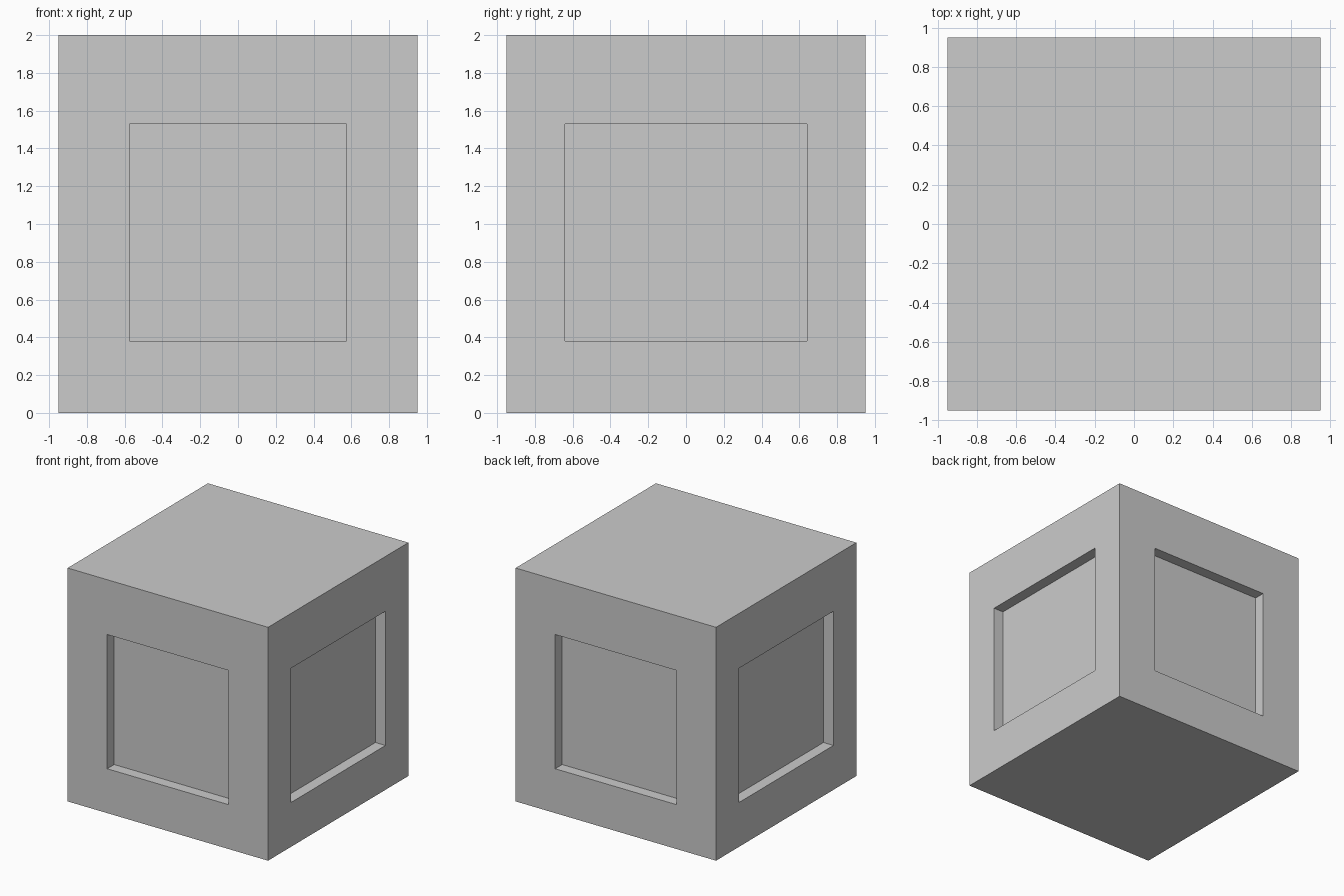
import bpy, bmesh
from mathutils import Vector

if "Cube" in bpy.data.objects:
    bpy.data.objects.remove(bpy.data.objects["Cube"])

HALF, HEIGHT, DEPTH = 0.95, 2.0, 0.095
Z_LOW, Z_HIGH = 0.38, 1.53
HALF_FRONT, HALF_SIDE = 0.575, 0.64  # half widths of the recessed panels

# solid block standing on the floor
bm = bmesh.new()
bmesh.ops.create_cube(bm, size=1)
bmesh.ops.scale(bm, vec=(2 * HALF, 2 * HALF, HEIGHT), verts=bm.verts)
bmesh.ops.translate(bm, vec=(0, 0, HEIGHT / 2), verts=bm.verts)
bm.normal_update()

# one rectangular recess in each upright face
for face in [f for f in bm.faces if abs(f.normal.z) < 0.5]:
    normal = face.normal.copy()
    axis = 0 if abs(normal.y) > 0.5 else 1
    half = HALF_FRONT if axis == 0 else HALF_SIDE
    bmesh.ops.inset_individual(bm, faces=[face], thickness=0.3)
    for v in face.verts:
        v.co[axis] = half if v.co[axis] > 0 else -half
        v.co.z = Z_HIGH if v.co.z > HEIGHT / 2 else Z_LOW
    bmesh.ops.inset_individual(bm, faces=[face], thickness=0)
    bmesh.ops.translate(bm, vec=Vector(normal) * -DEPTH, verts=face.verts)

bmesh.ops.recalc_face_normals(bm, faces=bm.faces)
mesh = bpy.data.meshes.new("panelled_block")
bm.to_mesh(mesh)
bm.free()
block = bpy.data.objects.new("panelled_block", mesh)
bpy.context.collection.objects.link(block)
